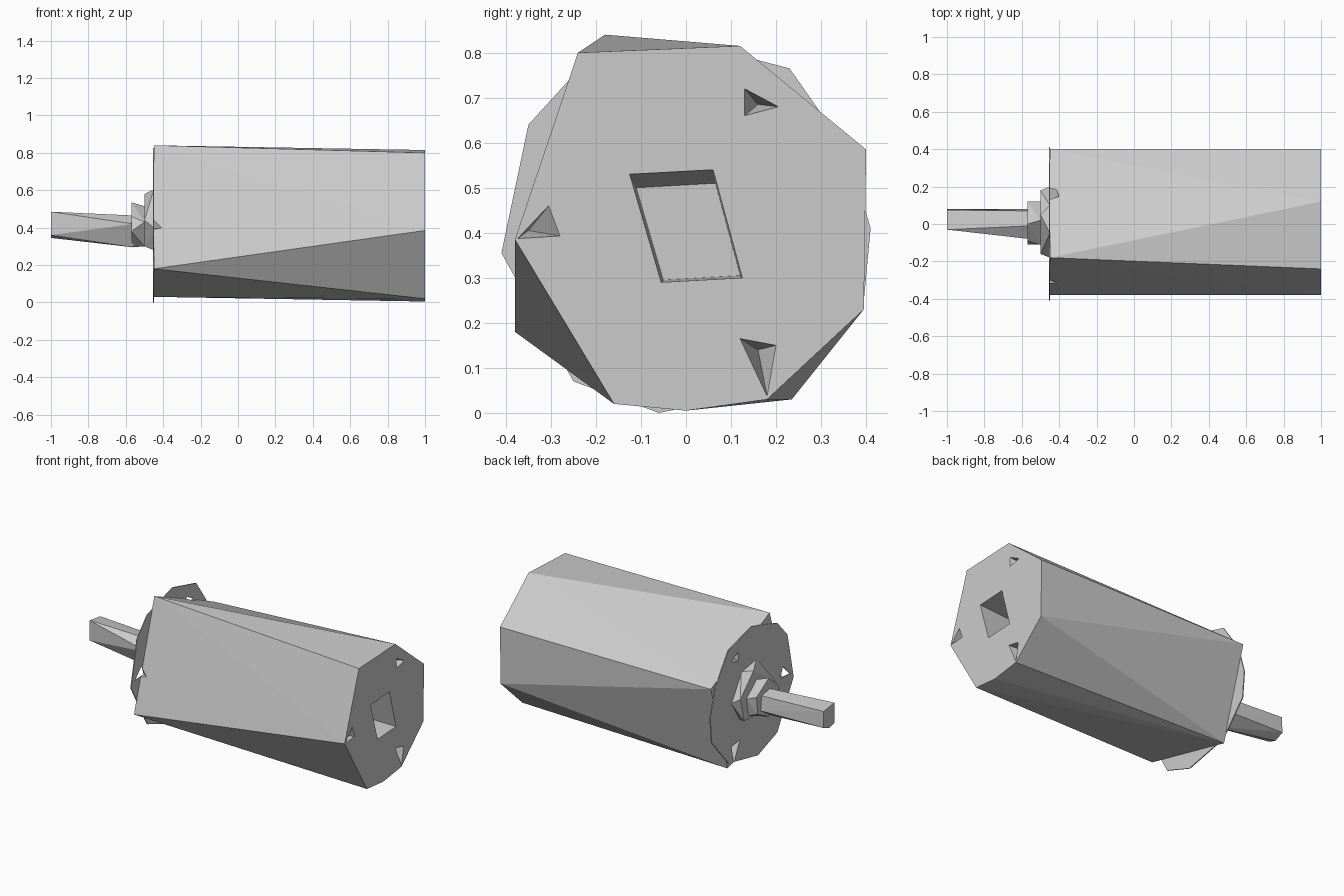
import bpy, bmesh

if "Cube" in bpy.data.objects:
    bpy.data.objects.remove(bpy.data.objects["Cube"])


def hull(name, pts):
    """Flat-faced convex solid around a handful of points."""
    bm = bmesh.new()
    for p in pts:
        bm.verts.new(p)
    res = bmesh.ops.convex_hull(bm, input=bm.verts)
    loose = [v for v in bm.verts if not v.link_faces]
    bmesh.ops.delete(bm, geom=loose, context='VERTS')
    bmesh.ops.dissolve_limit(bm, angle_limit=0.01, verts=bm.verts, edges=bm.edges)
    bmesh.ops.recalc_face_normals(bm, faces=bm.faces)
    me = bpy.data.meshes.new(name)
    bm.to_mesh(me)
    bm.free()
    ob = bpy.data.objects.new(name, me)
    bpy.context.collection.objects.link(ob)
    return ob


def ring(x, yz):
    return [(x, y, z) for y, z in yz]


def cut(target, cutter):
    m = target.modifiers.new("cut_" + cutter.name, 'BOOLEAN')
    m.operation = 'DIFFERENCE'
    m.solver = 'EXACT'
    m.object = cutter
    cutter.hide_render = True
    cutter.hide_viewport = True


# Motor can: eight-sided right end lofted to a four-sided left end
right_end = [(-.16, .02), (0, .005), (.18, .03), (.395, .23),
             (.40, .585), (.12, .815), (-.24, .80), (-.38, .385)]
left_end = [(-.38, .18), (-.18, .84), (.40, .585), (.235, .03)]
body = hull("motor_body", ring(1, right_end) + ring(-.45, left_end))

# Thin left end plate poking past the can
plate_outline = [(-.35, .64), (-.25, .75), (0, .825), (.23, .765), (.36, .58),
                 (.41, .41), (.395, .25), (.23, .06), (-.06, 0), (-.25, .07),
                 (-.41, .355)]
plate = hull("end_plate", ring(-.454, plate_outline) + ring(-.448, plate_outline))

# Rear bearing recess
recess = [(-.125, .53), (.06, .54), (.125, .30), (-.055, .29)]
inner = [(-.11, .50), (.065, .51), (.12, .305), (-.05, .295)]
bore = hull("bearing_recess_cutter",
            ring(1.02, recess) + ring(1, recess) + ring(.75, inner))
cut(body, bore)

# Screw pits on both ends: triangle mouth plus apex
pits = [([(.13, .72), (.205, .68), (.13, .66)], (.16, .685)),
        ([(.12, .165), (.20, .15), (.18, .037)], (.16, .14)),
        ([(-.374, .387), (-.305, .46), (-.28, .393)], (-.35, .405))]
for i, (mouth, apex) in enumerate(pits):
    for side, x, d in (("right", 1, 1), ("left", -.454, -1)):
        c = hull(f"screw_pit_cutter_{side}_{i}",
                 ring(x + .01 * d, mouth) + ring(x, mouth) + ring(x - .09 * d, [apex]))
        cut(body, c)
        if side == "left":
            cut(plate, c)

# Stepped bearing boss
hull("bearing_boss",
     ring(-.45, [(-.18, .40), (-.10, .28), (.12, .29), (.20, .42), (.10, .58), (-.05, .605)])
     + ring(-.50, [(-.16, .44), (-.08, .30), (.14, .30), (.18, .45), (.05, .58)]))
hull("bearing_collar",
     ring(-.50, [(-.11, .43), (-.04, .30), (.10, .32), (.12, .43), (.02, .515)])
     + ring(-.57, [(-.11, .38), (.0, .295), (.11, .35), (.12, .46), (.0, .535), (-.09, .46)]))

# Output shaft
hull("shaft",
     ring(-.56, [(-.08, .42), (-.02, .295), (.08, .36), (.07, .45), (-.01, .465)])
     + ring(-1, [(-.03, .485), (-.03, .36), (.02, .345), (.08, .37), (.075, .47)]))
